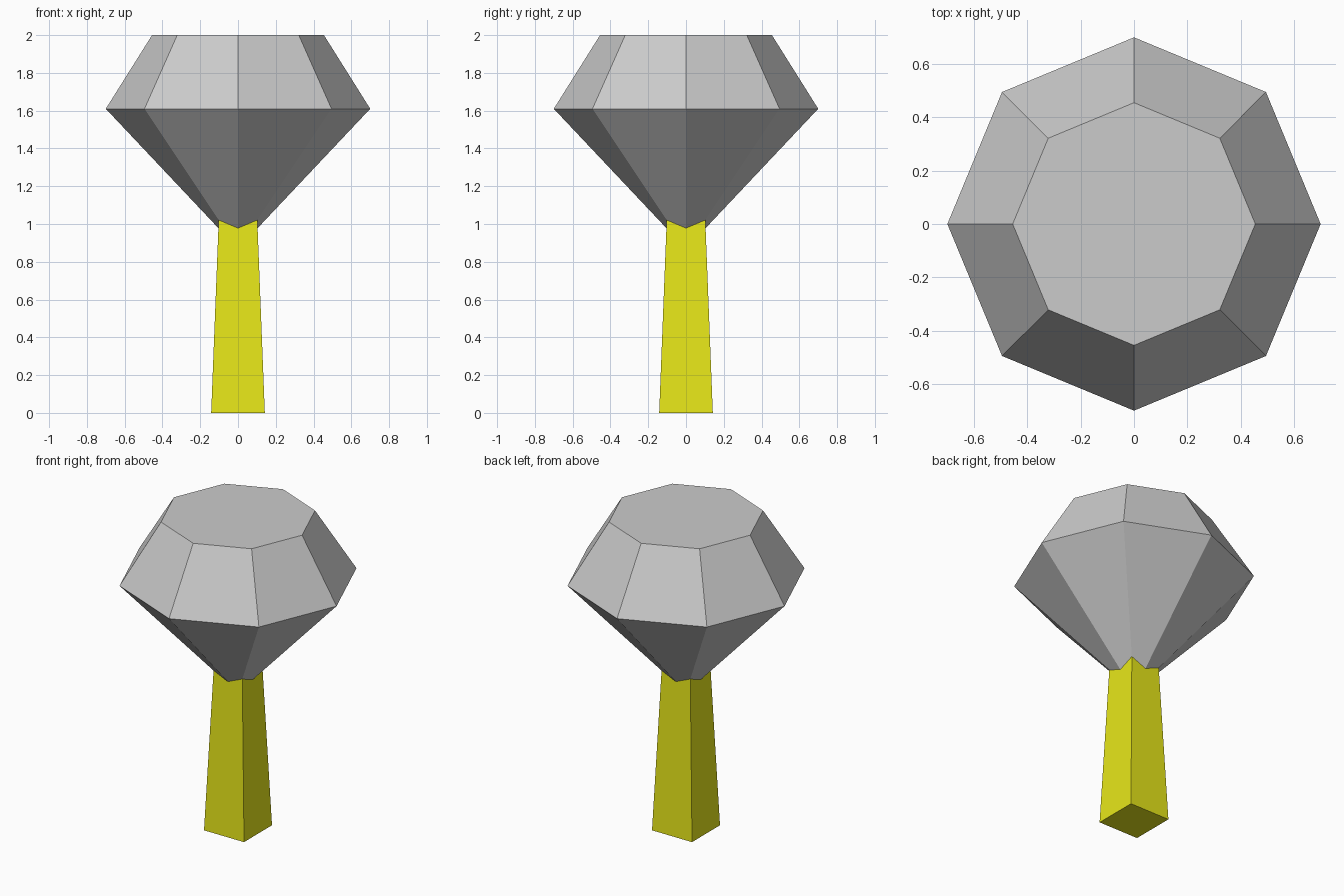
import bpy, math
from mathutils import Matrix

if "Cube" in bpy.data.objects:
    bpy.data.objects.remove(bpy.data.objects["Cube"])


def ring(n, radius, z, phase=0.0):
    return [(radius * math.cos(phase + math.tau * i / n),
             radius * math.sin(phase + math.tau * i / n), z) for i in range(n)]


def loft(name, n, profile, phase=0.0):
    """Flat-faced solid from (radius, z) rings; radius 0 makes a point."""
    verts, rows, faces = [], [], []
    for r, z in profile:
        pts = ring(n, r, z, phase) if r else [(0, 0, z)]
        rows.append([len(verts) + i % len(pts) for i in range(n)])
        verts += pts
    for a, b in zip(rows, rows[1:]):
        for i in range(n):
            j = (i + 1) % n
            faces.append(list(dict.fromkeys((a[i], a[j], b[j], b[i]))))
    if profile[0][0]:
        faces.append(rows[0][::-1])
    if profile[-1][0]:
        faces.append(rows[-1])
    mesh = bpy.data.meshes.new(name)
    mesh.from_pydata(verts, [], faces)
    obj = bpy.data.objects.new(name, mesh)
    bpy.context.collection.objects.link(obj)
    return obj


# Octagonal cut gem: pointed base, wide girdle, flat table
loft("gem_head", 8, [(0, 0.868), (0.7, 1.61), (0.455, 2.0)])

# Tapered square handle, its top sunk into the gem
handle = loft("handle", 4, [(0.142 * math.sqrt(2), 0), (0.099 * math.sqrt(2), 1.1)], math.pi / 4)
yellow = bpy.data.materials.new("yellow")
yellow.diffuse_color = (0.8, 0.8, 0.01, 1)
yellow.use_nodes = True
yellow.node_tree.nodes["Principled BSDF"].inputs["Base Color"].default_value = yellow.diffuse_color
handle.data.materials.append(yellow)
